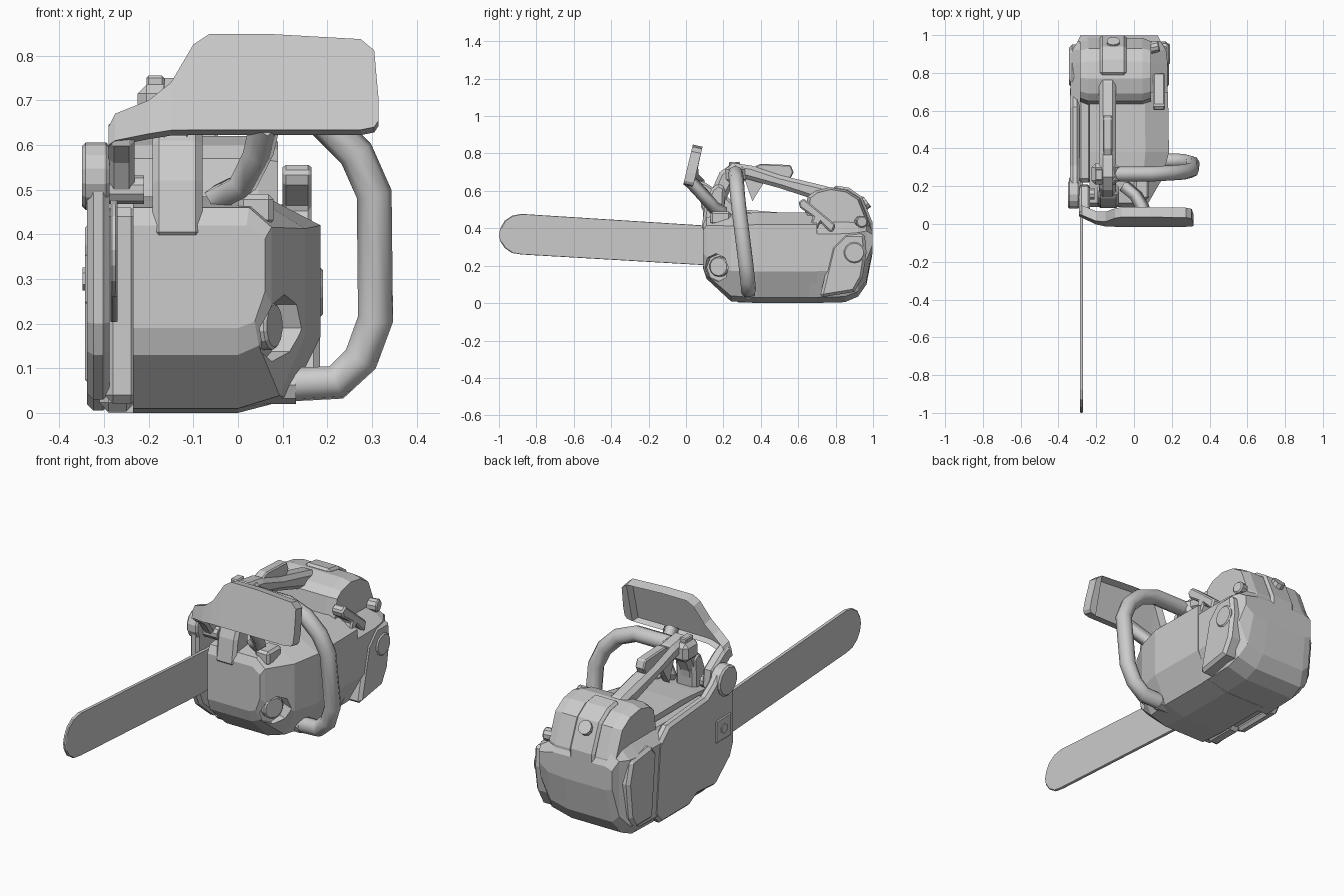
import bpy, bmesh
from mathutils import Vector

if "Cube" in bpy.data.objects:
    bpy.data.objects.remove(bpy.data.objects["Cube"])


def add(name, bm, bevel=0):
    bmesh.ops.recalc_face_normals(bm, faces=bm.faces[:])
    me = bpy.data.meshes.new(name)
    bm.to_mesh(me)
    bm.free()
    ob = bpy.data.objects.new(name, me)
    bpy.context.collection.objects.link(ob)
    if bevel:
        m = ob.modifiers.new("bevel", 'BEVEL')
        m.width, m.segments = bevel, 1
        m.limit_method, m.angle_limit = 'ANGLE', 0.9
    return ob


def skin(rings):
    """Join matching rings of points into a closed solid."""
    bm = bmesh.new()
    vs = [[bm.verts.new(p) for p in r] for r in rings]
    n = len(vs[0])
    for a, b in zip(vs, vs[1:]):
        for i in range(n):
            bm.faces.new((a[i], a[(i + 1) % n], b[(i + 1) % n], b[i]))
    bm.faces.new(vs[0])
    bm.faces.new(vs[-1])
    return bm


def prism(name, pts, x0, x1, bevel=0, chamfer=0, s=0.88):
    """Side profile (y, z) extruded along x; ends optionally shrink to the middle."""
    cy = sum(p[0] for p in pts) / len(pts)
    cz = sum(p[1] for p in pts) / len(pts)
    levels = [(x0, 1), (x1, 1)]
    if chamfer:
        levels = [(x0, s), (x0 + chamfer, 1), (x1 - chamfer, 1), (x1, s)]
    return add(name, skin([[(x, cy + (y - cy) * k, cz + (z - cz) * k) for y, z in pts]
                           for x, k in levels]), bevel)


def disc(name, base, direction, r, depth, sides=16, bevel=0):
    d = Vector(direction).normalized()
    bm = bmesh.new()
    bmesh.ops.create_cone(bm, cap_ends=True, segments=sides, radius1=r, radius2=r, depth=depth)
    bm.transform(d.to_track_quat('Z', 'Y').to_matrix().to_4x4())
    bmesh.ops.translate(bm, verts=bm.verts[:], vec=Vector(base) + d * depth / 2)
    return add(name, bm, bevel)


def box(name, lo, hi, bevel=0):
    return prism(name, [(lo[1], lo[2]), (hi[1], lo[2]), (hi[1], hi[2]), (lo[1], hi[2])],
                 lo[0], hi[0], bevel)


def tube(name, path, r, res):
    cu = bpy.data.curves.new(name, 'CURVE')
    cu.dimensions = '3D'
    cu.bevel_depth, cu.bevel_resolution, cu.use_fill_caps = r, res, True
    sp = cu.splines.new('POLY')
    sp.points.add(len(path) - 1)
    for p, c in zip(sp.points, path):
        p.co = (*c, 1)
    ob = bpy.data.objects.new(name, cu)
    bpy.context.collection.objects.link(ob)
    bpy.ops.object.select_all(action='DESELECT')
    ob.select_set(True)
    bpy.context.view_layer.objects.active = ob
    bpy.ops.object.convert(target='MESH')
    bpy.context.view_layer.objects.active.data.shade_flat()


# Engine housing: one section shape, narrowed and raised towards the front
section = [(-.235, 0), (0, 0), (.115, .03), (.185, .17), (.185, .42), (.06, .485), (-.235, .485)]
rings = []
for y, zb, zt, xr in [(.09, .19, .42, .06), (.11, .13, .46, .075), (.24, .01, .475, .15),
                      (.38, 0, .485, .185), (.7, 0, .485, .18)]:
    rings.append([(x * xr / .185 if x > 0 else x, y, zb + z * (zt - zb) / .485)
                  for x, z in section])
housing = add("engine_housing", skin(rings))

# Recessed front filler cap
cap_dir = (.93, -.37, 0)
cutter = disc("cap_recess_cutter", (.055, .18, .19), cap_dir, .075, .2, 8)
cutter.hide_render = True
mod = housing.modifiers.new("recess", 'BOOLEAN')
mod.operation, mod.object = 'DIFFERENCE', cutter
bpy.context.view_layer.objects.active = housing
bpy.ops.object.modifier_apply(modifier="recess")
bpy.data.objects.remove(cutter)
disc("front_filler_cap", (.045, .188, .195), cap_dir, .054, .04, 14, .006)
box("housing_front_block", (.0, .13, .42), (.08, .24, .49), .012)

# Rear body: wider section, shrinking to the rounded back
rear = [(-.29, 0), (0, 0), (.115, .03), (.178, .17), (.178, .37), (.08, .44), (-.285, .46),
        (-.335, .41), (-.335, .05)]
rings = []
for y, zb, zt, k in [(.66, 0, .46, 1), (.85, .005, .46, 1), (.92, .035, .46, .97),
                     (.965, .1, .455, .86), (.998, .27, .39, .8)]:
    rings.append([(-.08 + (x + .08) * k, y, zb + z * (zt - zb) / .46) for x, z in rear])
add("rear_body", skin(rings))

# Filter cover and its centre strap
prism("filter_cover", [(.62, .4), (.65, .57), (.69, .6), (.77, .62), (.86, .605), (.93, .56),
                       (.985, .42), (.985, .34), (.8, .34)], -.285, .09, 0, .045, .9)
prism("filter_cover_strap", [(.79, .6), (.79, .63), (.87, .617), (.94, .57), (.998, .43),
                             (.998, .36), (.95, .36), (.9, .5)], -.18, -.04, .012)
disc("cover_screw", (-.11, .945, .525), (0, .8, .6), .035, .03, 10)

# Rear side panels, cap and knob
prism("starter_panel", [(.715, .03), (.78, .3), (.85, .37), (.955, .37), (.965, .27), (.945, .14),
                        (.9, .06)], .09, .184, .015)
prism("rear_left_panel", [(.75, .06), (.72, .38), (.76, .43), (.92, .41), (.95, .3), (.93, .12),
                          (.89, .06)], -.343, -.26, .015)
disc("rear_filler_cap", (.15, .9, .27), (1, 0, 0), .056, .04, 14, .006)
disc("primer_knob", (.05, .925, .435), (1, .2, 0), .032, .085, 10, .006)
prism("choke_lever", [(.6, .54), (.63, .56), (.8, .42), (.78, .37), (.72, .43), (.68, .36),
                      (.65, .38), (.68, .46), (.61, .51)], .1, .165, .008)

# Clutch cover on the left, its inner housing and details
prism("clutch_cover", [(.09, .2), (.09, .52), (.12, .58), (.2, .59), (.25, .54), (.31, .5),
                       (.62, .475), (.7, .4), (.73, .06), (.68, .005), (.45, .005), (.39, .04),
                       (.24, .03), (.12, .13)], -.338, -.288, .014)
box("drive_housing", (-.3, .22, .02), (-.22, .7, .46), .02)
box("bar_bolt_plate", (-.343, .12, .24), (-.31, .25, .36), .008)
disc("bar_bolt", (-.33, .185, .3), (-1, 0, 0), .026, .018, 6)
disc("guard_pivot_knob", (-.288, .155, .53), (-1, 0, 0), .076, .061, 14, .008)
disc("guard_pivot_shaft", (-.3, .16, .5), (1, 0, 0), .032, .09, 10)
box("left_foot", (-.31, .26, .003), (-.23, .45, .1), .02)

# Guide bar with rounded tip
bar = [(.3, .21), (.3, .405), (.1, .415), (-.88, .477), (-.93, .467), (-.97, .44), (-.993, .4),
       (-1, .365), (-.993, .33), (-.97, .295), (-.93, .268), (-.88, .26), (.1, .203)]
prism("guide_bar", bar, -.286, -.27, 0, .004, .985)

# Top handle with throttle lock, trigger and clamp
prism("top_handle", [(.82, .59), (.75, .625), (.5, .685), (.35, .735), (.25, .75), (.18, .7),
                     (.14, .61), (.105, .52), (.09, .4), (.19, .4), (.21, .55), (.26, .65),
                     (.32, .665), (.5, .615), (.7, .55)], -.185, -.095, .02)
prism("handle_front_foot", [(.082, .39), (.1, .52), (.135, .61), (.17, .64), (.21, .62),
                            (.2, .39)], -.192, -.08, .015)
prism("throttle_lock", [(.34, .72), (.4, .745), (.56, .738), (.575, .7), (.55, .65), (.36, .69)],
      -.165, -.115, .006)
prism("throttle_trigger", [(.31, .67), (.355, .545), (.42, .65)], -.155, -.125)
box("handle_clamp", (-.225, .21, .64), (-.08, .32, .735), .02)
box("clamp_button", (-.205, .23, .72), (-.165, .29, .755), .005)

# Wrap-around front handle
tube("front_handle", [(-.14, .265, .695), (.09, .265, .695), (.19, .27, .655), (.265, .275, .58),
                      (.305, .285, .49), (.308, .32, .21), (.275, .33, .12), (.22, .335, .068),
                      (.03, .335, .06)], .04, 2)
disc("front_handle_collar", (.06, .335, .062), (1, 0, 0), .042, .07, 8)

# Hand guard: leaning panel in columns (x, bottom, top), bent back on the left, hollow behind
rings = []
for x, z0, z1 in [(-.29, .6, .64), (-.275, .61, .67), (-.2, .625, .7), (-.15, .633, .74),
                  (-.1, .634, .825), (-.065, .634, .848), (.08, .634, .848), (.275, .634, .837),
                  (.305, .64, .812), (.315, .655, .7)]:
    bend = 2.2 * max(0, -.12 - x) ** 2
    front = [Vector((x, -.018 + (z - .62) * .24 + bend, z)) for z in (z0, z1)]
    rings.append(front + [p + Vector((0, .052, -.012)) for p in reversed(front)])
bm = skin(rings)
bmesh.ops.recalc_face_normals(bm, faces=bm.faces[:])
back = [f for f in bm.faces if f.normal.y > .6 and f.calc_center_median().x < .29]
bmesh.ops.inset_region(bm, faces=back, thickness=.012, use_even_offset=True)
bmesh.ops.translate(bm, verts=list({v for f in back for v in f.verts}), vec=(0, -.032, 0))
add("hand_guard", bm)
prism("guard_left_arm", [(.03, .605), (.06, .66), (.11, .64), (.2, .58), (.21, .48), (.15, .47),
                         (.09, .56)], -.29, -.232, .012)
tube("guard_right_arm", [(.06, .03, .645), (.045, .09, .58), (.01, .15, .51), (-.05, .2, .48)],
     .036, 0)
